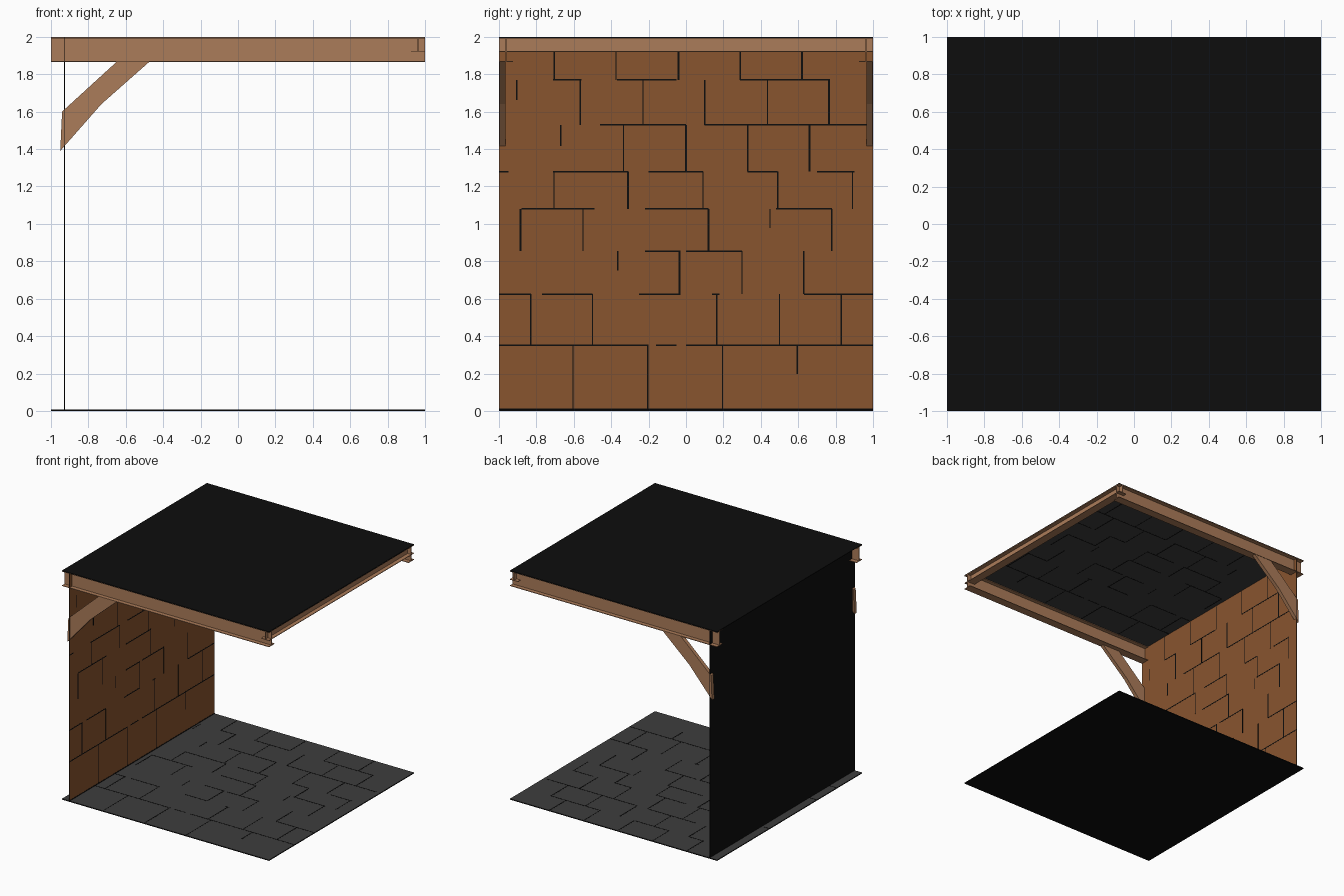
import bpy, bmesh
from mathutils import Vector

if "Cube" in bpy.data.objects:
    bpy.data.objects.remove(bpy.data.objects["Cube"])


def material(name, rgb):
    m = bpy.data.materials.new(name)
    m.diffuse_color = (*rgb, 1)
    m.use_nodes = True
    m.node_tree.nodes["Principled BSDF"].inputs["Base Color"].default_value = m.diffuse_color
    return m


BLACK = material("black_joint", (0.004, 0.004, 0.004))
STONE = material("grey_stone", (0.048, 0.048, 0.048))
BRICK = material("brown_brick", (0.25, 0.09, 0.028))
WOOD = material("light_wood", (0.41, 0.20, 0.10))


def finish(bm, name, mats):
    bmesh.ops.recalc_face_normals(bm, faces=bm.faces)
    me = bpy.data.meshes.new(name)
    bm.to_mesh(me)
    bm.free()
    for m in mats:
        me.materials.append(m)
    ob = bpy.data.objects.new(name, me)
    bpy.context.collection.objects.link(ob)
    return ob


def box(bm, lo, hi):
    vs = bmesh.ops.create_cube(bm, size=1)["verts"]
    for v in vs:
        v.co = Vector([(a + b) / 2 + c * (b - a) for a, b, c in zip(lo, hi, v.co)])


def slab(name, lo, hi, inward, mat):
    """Thin sheet: coloured on the side facing into the room, black elsewhere."""
    bm = bmesh.new()
    box(bm, lo, hi)
    bmesh.ops.recalc_face_normals(bm, faces=bm.faces)
    for f in bm.faces:
        f.material_index = 1 if f.normal.dot(Vector(inward)) > 0.9 else 0
    finish(bm, name, [BLACK, mat])


# Row heights, and upright joints of each row
ROWS = [0.01, 0.35, 0.625, 0.855, 1.08, 1.28, 1.53, 1.77, 1.99]
JOINTS = [
    [-0.605, -0.205, 0.195, 0.595],
    [-0.83, -0.5, 0.165, 0.5, 0.83],
    [-0.365, -0.035, 0.3, 0.63],
    [-0.885, -0.55, 0.12, 0.45, 0.78],
    [-0.705, -0.31, 0.09, 0.49, 0.89],
    [-0.67, -0.335, 0.0, 0.33, 0.66],
    [-0.905, -0.565, -0.23, 0.1, 0.435, 0.765],
    [-0.705, -0.375, -0.04, 0.29, 0.62],
]
# Visible stretches of the level joints
LEVELS = {
    0.35: [(-1, -0.2), (-0.16, -0.05), (0, 1)],
    0.625: [(-1, -0.83), (-0.77, -0.5), (-0.25, -0.03), (0.14, 0.18), (0.63, 1)],
    0.855: [(-0.22, -0.03), (0, 0.3)],
    1.08: [(-0.88, -0.49), (-0.22, 0.12), (0.48, 0.78)],
    1.28: [(-1, -0.95), (-0.71, -0.31), (-0.2, 0.09), (0.33, 0.49), (0.7, 0.9)],
    1.53: [(-0.46, 0), (0.1, 0.97)],
    1.77: [(-0.71, -0.56), (-0.37, -0.05), (0.29, 0.77)],
}
HALF = {-0.365, 0.45, -0.67, -0.905, 0.595}     # joints only half as tall


def joints(name, place):
    """Thin dark joint strips; place(u, v) gives the box corners on a surface."""
    bm = bmesh.new()
    for i, row in enumerate(JOINTS):
        a, b = ROWS[i], ROWS[i + 1]
        for k, u in enumerate(row):
            w = 0.0045 if (i + k) % 2 else 0.003
            top_half = a + (b - a) * 0.55 if u in HALF else a
            box(bm, *place(u - w, u + w, top_half, b))
    for v, runs in LEVELS.items():
        for u0, u1 in runs:
            box(bm, *place(u0, u1, v - 0.004, v + 0.004))
    finish(bm, name, [BLACK])


# Floor, ceiling and wall sheets
slab("floor", (-1, -1, 0.003), (1, 1, 0.008), (0, 0, 1), STONE)
slab("ceiling", (-1, -1, 1.995), (1, 1, 2), (0, 0, -1), STONE)
slab("brick_wall", (-0.93, -1, 0.008), (-0.926, 1, 1.995), (1, 0, 0), BRICK)

# Joints between bricks and slabs
joints("wall_joints", lambda u0, u1, v0, v1: ((-0.927, u0, v0), (-0.925, u1, v1)))
joints("floor_joints", lambda u0, u1, v0, v1:
       ((u0, v0 - 1, 0.007), (u1, v1 - 1, 0.009)))
joints("ceiling_joints", lambda u0, u1, v0, v1:
       ((u0, v0 - 1, 1.994), (u1, v1 - 1, 1.996)))

# Black strip along the foot of the wall, and the underside skin
bm = bmesh.new()
box(bm, (-0.927, -1, 0.008), (-0.924, 1, 0.014))
box(bm, (-1, -1, 0), (1, 1, 0.003))
finish(bm, "floor_base", [BLACK])


# Flanged roof beams: two flanges and a web
T = 0.005
for side, s in (("front", -1), ("back", 1)):
    bm = bmesh.new()
    y0, y1 = sorted((s * 0.925, s * 1.0))
    web = s * 0.9625
    box(bm, (-1, y0, 1.865), (1, y1, 1.865 + T))
    box(bm, (-1, y0, 1.99), (1, y1, 1.995))
    box(bm, (-1, web - T / 2, 1.865 + T), (1, web + T / 2, 1.99))
    finish(bm, side + "_beam", [WOOD])

bm = bmesh.new()
box(bm, (0.925, -1, 1.92), (1, 1, 1.92 + T))
box(bm, (0.925, -1, 1.99), (1, 1, 1.995))
box(bm, (0.96, -1, 1.92 + T), (0.96 + T, 1, 1.99))
finish(bm, "right_beam", [WOOD])

# Bent corner braces under the front and back beams
PROFILE = [(-0.95, 1.39), (-0.73, 1.64), (-0.475, 1.865), (-0.65, 1.865), (-0.94, 1.6)]
for side, s in (("front", -1), ("back", 1)):
    bm = bmesh.new()
    face = bm.faces.new([bm.verts.new((x, s * 0.965, z)) for x, z in PROFILE])
    new = bmesh.ops.extrude_face_region(bm, geom=[face])["geom"]
    bmesh.ops.translate(bm, vec=(0, s * 0.033, 0),
                        verts=[g for g in new if isinstance(g, bmesh.types.BMVert)])
    finish(bm, side + "_brace", [WOOD])
